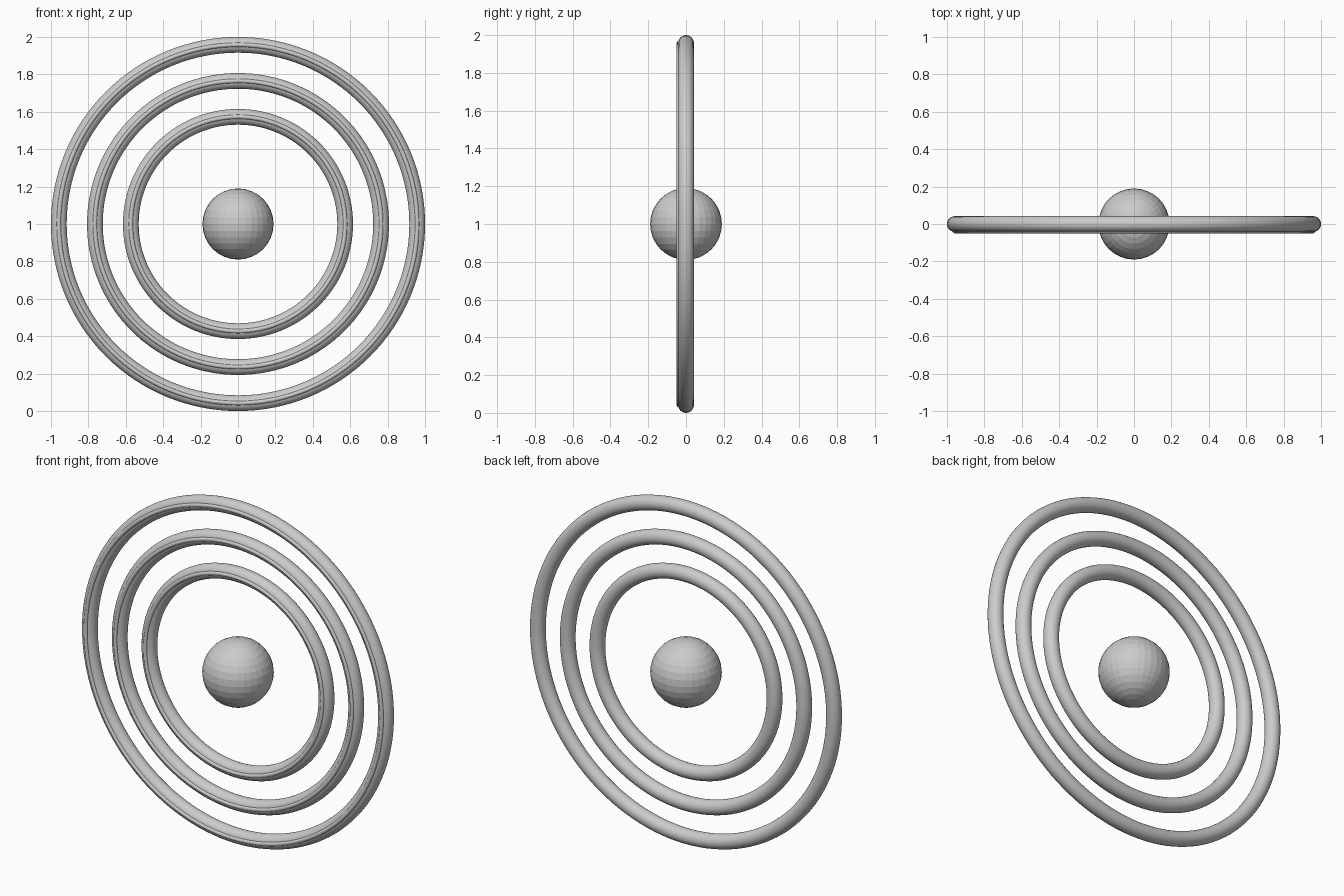
import bpy
import bmesh
from math import sin, cos, pi

cube = bpy.data.objects.get("Cube")
if cube:
    bpy.data.objects.remove(cube)

grey = bpy.data.materials.new("plain grey")
grey.use_nodes = True
colour = (0.6, 0.6, 0.6, 1)
grey.diffuse_color = colour
grey.node_tree.nodes["Principled BSDF"].inputs["Base Color"].default_value = colour

CENTRE_Z = 1.0
TUBE = 0.042      # thick ring tube radius
BEAD = 0.012      # slim front tube radius


def finish(bm, name, smooth):
    mesh = bpy.data.meshes.new(name)
    bmesh.ops.recalc_face_normals(bm, faces=bm.faces)
    for face in bm.faces:
        face.smooth = smooth
    bm.to_mesh(mesh)
    bm.free()
    mesh.materials.append(grey)
    obj = bpy.data.objects.new(name, mesh)
    obj.location.z = CENTRE_Z
    bpy.context.collection.objects.link(obj)
    return obj


def ring(name, radius, tube, y, steps=128, sides=24):
    """Upright torus around the y axis."""
    bm = bmesh.new()
    loops = []
    for i in range(steps):
        a = 2 * pi * i / steps
        loop = []
        for j in range(sides):
            b = 2 * pi * j / sides
            r = radius + tube * cos(b)
            loop.append(bm.verts.new((r * cos(a), y + tube * sin(b), r * sin(a))))
        loops.append(loop)
    for i in range(steps):
        p, q = loops[i], loops[(i + 1) % steps]
        for j in range(sides):
            k = (j + 1) % sides
            bm.faces.new((p[j], p[k], q[k], q[j]))
    return finish(bm, name, True)


# Three concentric rings, each with a slim raised tube along its front
for label, radius in (("outer", 0.958), ("middle", 0.765), ("inner", 0.573)):
    ring(label + "_ring", radius, TUBE, 0)
    ring(label + "_front_bead", radius, BEAD, -0.038, sides=12)

# Faceted centre ball
bm = bmesh.new()
bmesh.ops.create_uvsphere(bm, u_segments=32, v_segments=16, radius=0.19)
finish(bm, "centre_ball", False)
